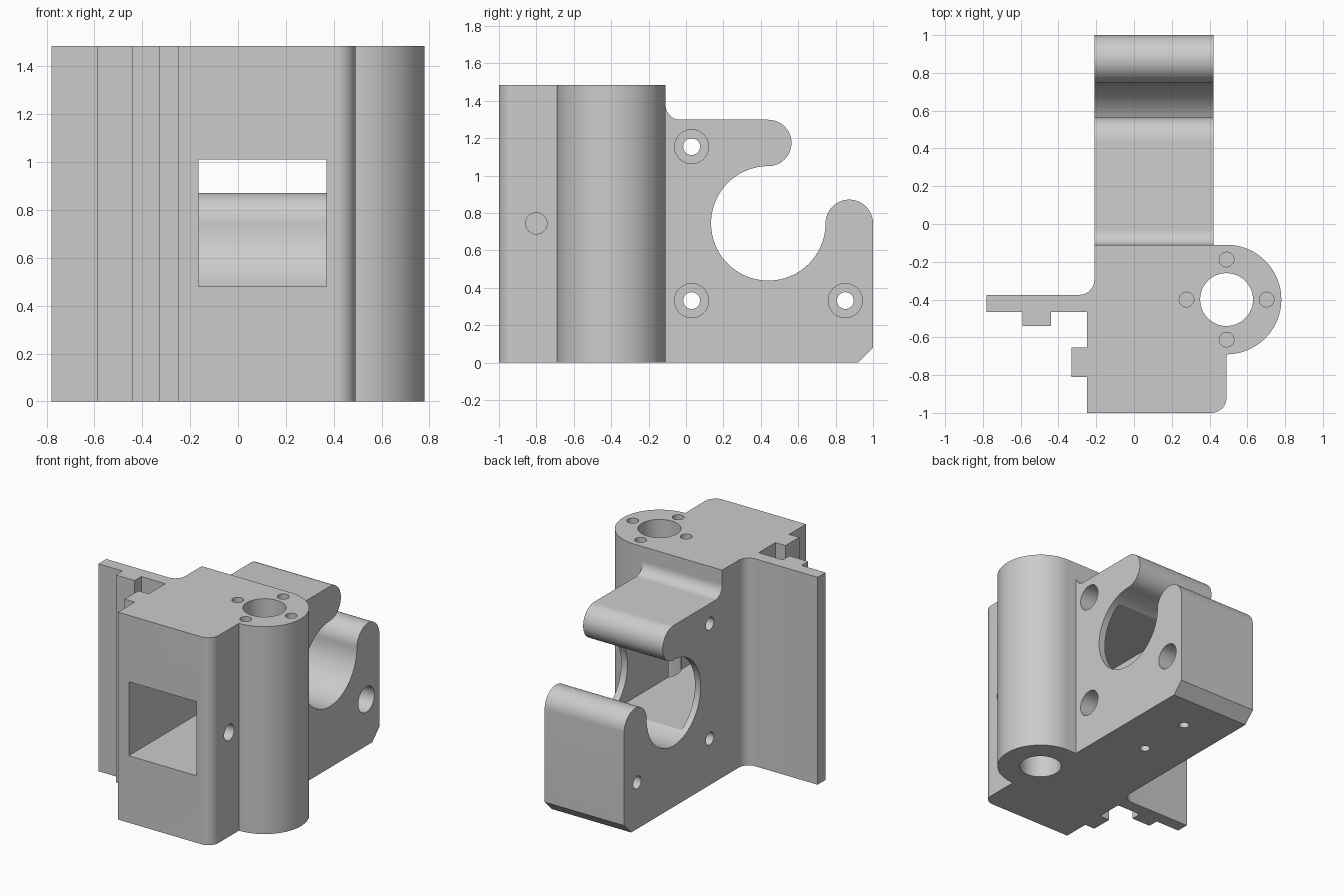
import bpy
import bmesh
from math import cos, sin, radians

if "Cube" in bpy.data.objects:
    bpy.data.objects.remove(bpy.data.objects["Cube"], do_unlink=True)

# Single plastic colour
GREY = (0.6, 0.6, 0.6, 1)
plastic = bpy.data.materials.new("grey plastic")
plastic.use_nodes = True
plastic.diffuse_color = GREY
plastic.node_tree.nodes["Principled BSDF"].inputs["Base Color"].default_value = GREY


def arc(u, v, r, start, end, steps=24):
    angles = [radians(start + (end - start) * i / steps) for i in range(steps + 1)]
    return [(u + r * cos(a), v + r * sin(a)) for a in angles]


def circle(u, v, r, steps=48):
    return arc(u, v, r, 0, 360, steps)[:-1]


def rectangle(u0, u1, v0, v1):
    return [(u0, v0), (u1, v0), (u1, v1), (u0, v1)]


def prism(name, outline, axis, low, high):
    """Extrude an outline along x (outline in y, z) or z (outline in x, y)."""
    bm = bmesh.new()
    place = (lambda u, v: (low, u, v)) if axis == "x" else (lambda u, v: (u, v, low))
    face = bm.faces.new([bm.verts.new(place(u, v)) for u, v in outline])
    extruded = bmesh.ops.extrude_face_region(bm, geom=[face])["geom"]
    shift = (high - low, 0, 0) if axis == "x" else (0, 0, high - low)
    bmesh.ops.translate(bm, vec=shift,
                        verts=[g for g in extruded if isinstance(g, bmesh.types.BMVert)])
    bmesh.ops.recalc_face_normals(bm, faces=bm.faces)
    mesh = bpy.data.meshes.new(name)
    bm.to_mesh(mesh)
    bm.free()
    obj = bpy.data.objects.new(name, mesh)
    obj.data.materials.append(plastic)
    bpy.context.collection.objects.link(obj)
    return obj


def select(obj):
    bpy.ops.object.select_all(action="DESELECT")
    obj.select_set(True)
    bpy.context.view_layer.objects.active = obj


def cut(obj, outline, axis, low, high):
    cutter = prism("cutter", outline, axis, low, high)
    cutter.hide_render = True
    mod = obj.modifiers.new("cut", "BOOLEAN")
    mod.operation = "DIFFERENCE"
    mod.solver = "EXACT"
    mod.object = cutter
    select(obj)
    bpy.ops.object.modifier_apply(modifier=mod.name)
    bpy.data.objects.remove(cutter, do_unlink=True)


HEIGHT = 1.485
BACK = -0.11
ROD = (0.49, -0.4)
BORE = (0.44, 0.745)

# Upright body with rod sleeve, side flange, ridge and tab
body = prism("upright_body",
             [(-0.25, -1)]
             + arc(0.41, -0.92, 0.08, -90, 0, 12)
             + arc(*ROD, 0.29, -90, 90, 48)
             + [(-0.21, BACK)]
             + arc(-0.29, -0.295, 0.08, 0, -90, 12)
             + [(-0.78, -0.375), (-0.78, -0.465),
                (-0.59, -0.465), (-0.59, -0.54), (-0.44, -0.54), (-0.44, -0.465),
                (-0.25, -0.465), (-0.25, -0.655),
                (-0.33, -0.655), (-0.33, -0.81), (-0.25, -0.81)],
             "z", 0, HEIGHT)

# Rear bracket with the open round seat and two rounded hooks
bracket = prism("hook_bracket",
                [(BACK, 0), (0.92, 0), (1, 0.08)]
                + arc(0.873, 0.745, 0.127, 0, 180)
                + arc(*BORE, 0.306, 0, -270, 72)[1:]
                + arc(0.44, 1.175, 0.124, -90, 90)[1:]
                + arc(-0.03, 1.379, 0.08, -90, -180, 12),
                "x", -0.21, 0.42)

# Square window running from the front into the round seat
for part in (body, bracket):
    cut(part, rectangle(-1.1, BORE[0], 0.48, 1.01), "x", -0.165, 0.37)

# Rod bore, its four screw holes and the side screw hole
cut(body, circle(*ROD, 0.14), "z", -0.1, HEIGHT + 0.1)
for dx, dy in ((1, 0), (-1, 0), (0, 1), (0, -1)):
    cut(body, circle(ROD[0] + 0.212 * dx, ROD[1] + 0.212 * dy, 0.039, 24),
        "z", HEIGHT - 0.3, HEIGHT + 0.1)
cut(body, circle(-0.8, 0.745, 0.057, 32), "x", 0.3, 0.6)

# Counterbored mounting holes through the bracket
for y, z in ((0.03, 1.155), (0.03, 0.332), (0.852, 0.332)):
    cut(bracket, circle(y, z, 0.045, 32), "x", -0.3, 0.5)
    cut(bracket, circle(y, z, 0.091), "x", 0.05, 0.5)

# Blind screw holes underneath
for y in (0.24, 0.65):
    cut(bracket, circle(0.105, y, 0.034, 24), "z", -0.1, 0.25)

for part in (body, bracket):
    select(part)
    bpy.ops.object.shade_smooth_by_angle(angle=radians(30))
